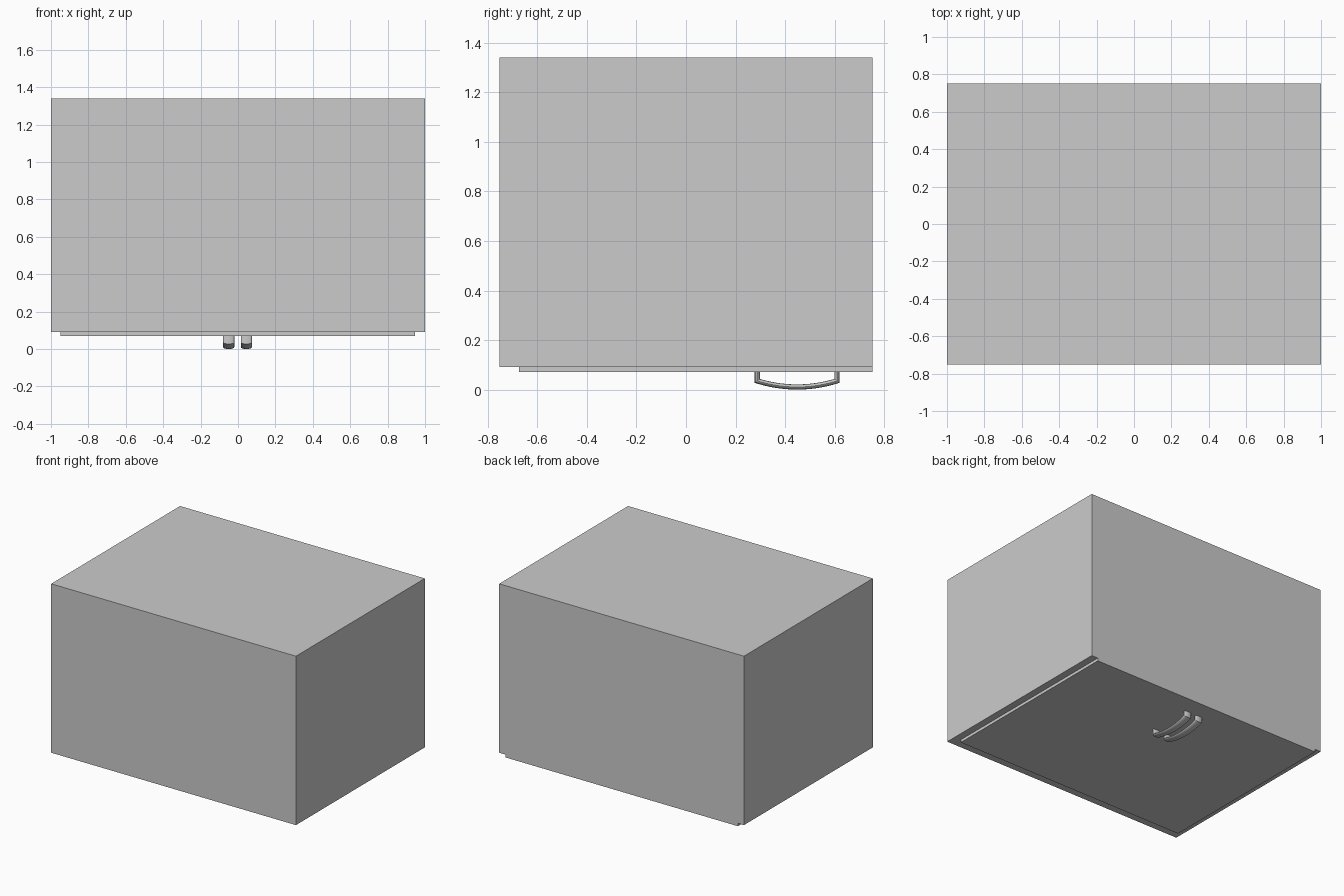
import bpy, bmesh, math
from mathutils import Vector

if "Cube" in bpy.data.objects:
    bpy.data.objects.remove(bpy.data.objects["Cube"])


def box(name, lo, hi):
    bm = bmesh.new()
    bmesh.ops.create_cube(bm, size=1)
    for v in bm.verts:
        v.co = [(a + b) / 2 + c * (b - a) for a, b, c in zip(lo, hi, v.co)]
    return finish(name, bm)


def finish(name, bm):
    bmesh.ops.recalc_face_normals(bm, faces=bm.faces)
    me = bpy.data.meshes.new(name)
    bm.to_mesh(me)
    bm.free()
    ob = bpy.data.objects.new(name, me)
    bpy.context.collection.objects.link(ob)
    return ob


def handle(name, x, half_w=0.03, half_t=0.0105, sides=20, steps=14):
    # path in (y, z): post, bowed grip, post
    y0, y1, z_end, z_mid = 0.288, 0.609, 0.035, 0.0105
    path = [Vector((y0, 0.075))]
    for i in range(steps + 1):
        t = 2 * i / steps - 1
        path.append(Vector(((y0 + y1) / 2 + t * (y1 - y0) / 2,
                            z_mid + (z_end - z_mid) * t * t)))
    path.append(Vector((y1, 0.075)))

    # oval section swept with mitred corners
    bm = bmesh.new()
    rings = []
    for i, p in enumerate(path):
        a = (p - path[max(i - 1, 0)]).normalized()
        b = (path[min(i + 1, len(path) - 1)] - p).normalized()
        d = (a + b).normalized()
        miter = Vector((-d.y, d.x)) / d.dot(b if b.length else a)
        ring = []
        for k in range(sides):
            ang = 2 * math.pi * k / sides
            q = p + miter * half_t * math.sin(ang)
            ring.append(bm.verts.new((x + half_w * math.cos(ang), q.x, q.y)))
        rings.append(ring)
    for r, s in zip(rings, rings[1:]):
        for k in range(sides):
            n = (k + 1) % sides
            bm.faces.new((r[k], r[n], s[n], s[k]))
    bm.faces.new(rings[0])
    bm.faces.new(rings[-1])
    ob = finish(name, bm)
    bpy.ops.object.select_all(action='DESELECT')
    ob.select_set(True)
    bpy.context.view_layer.objects.active = ob
    bpy.ops.object.shade_smooth_by_angle(angle=math.radians(40))


# cabinet carcass, lying on its door side
box("cabinet_body", (-1, -0.752, 0.092), (1, 0.752, 1.34))

# pair of doors and their bowed handles
box("left_door", (-0.95, -0.674, 0.071), (0, 0.752, 0.092))
box("right_door", (0, -0.674, 0.071), (0.947, 0.752, 0.092))
handle("left_handle", -0.05)
handle("right_handle", 0.045)
